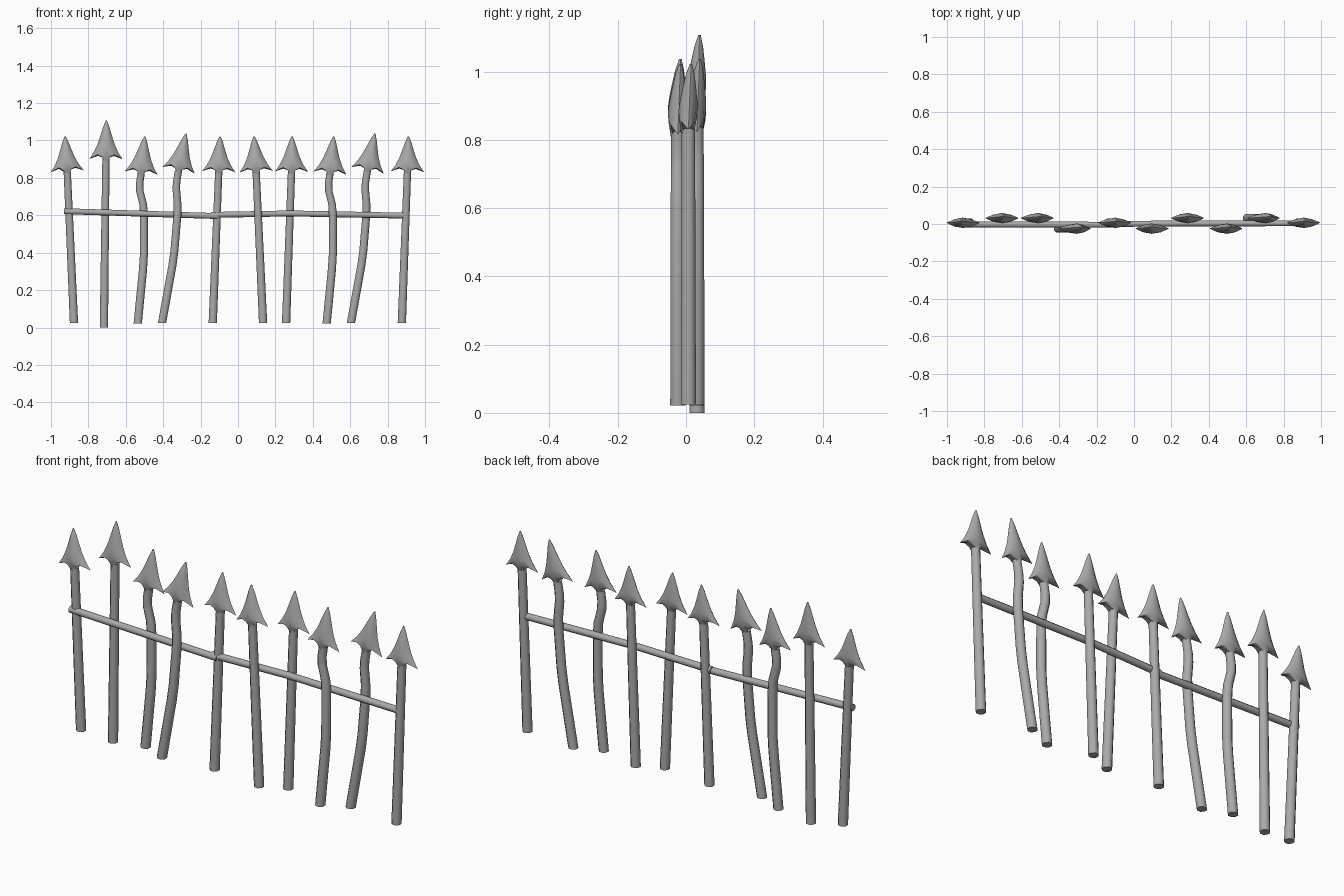
import bpy
import bmesh
from math import cos, sin, pi, radians
from mathutils import Vector

cube = bpy.data.objects.get("Cube")
if cube:
    bpy.data.objects.remove(cube)

iron = bpy.data.materials.new("grey_iron")
iron.use_nodes = True
grey = (0.4, 0.4, 0.4, 1)
iron.diffuse_color = grey
iron.node_tree.nodes["Principled BSDF"].inputs["Base Color"].default_value = grey


def loft(name, rings):
    """Skin a list of equal-length point rings and cap both ends."""
    bm = bmesh.new()
    loops = [[bm.verts.new(p) for p in ring] for ring in rings]
    n = len(loops[0])
    for a, b in zip(loops, loops[1:]):
        for i in range(n):
            j = (i + 1) % n
            bm.faces.new((a[i], a[j], b[j], b[i]))
    bm.faces.new(loops[0])
    bm.faces.new(loops[-1])
    bmesh.ops.recalc_face_normals(bm, faces=bm.faces)
    mesh = bpy.data.meshes.new(name)
    bm.to_mesh(mesh)
    bm.free()
    mesh.materials.append(iron)
    obj = bpy.data.objects.new(name, mesh)
    bpy.context.collection.objects.link(obj)
    bpy.ops.object.select_all(action="DESELECT")
    obj.select_set(True)
    bpy.context.view_layer.objects.active = obj
    bpy.ops.object.shade_smooth_by_angle(angle=radians(50))
    return obj


def ring(centre, u, v, radius, sides=8):
    """Circle of points around centre in the plane of u and v."""
    angles = [2 * pi * (i + 0.5) / sides for i in range(sides)]
    return [centre + (u * cos(a) + v * sin(a)) * radius for a in angles]


X, Y, Z = Vector((1, 0, 0)), Vector((0, 1, 0)), Vector((0, 0, 1))

# Spearhead rows: half width, half depth, height at edge, height at middle
HEAD = [(0.003, 0.004, 0.19, 0.19), (0.016, 0.014, 0.16, 0.16),
        (0.031, 0.022, 0.115, 0.12), (0.045, 0.028, 0.075, 0.085),
        (0.064, 0.031, 0.036, 0.055), (0.089, 0.029, 0.0, 0.03),
        (0.05, 0.025, 0.018, 0.01), (0.021, 0.02, 0.015, -0.015)]


def spearhead(name, base, tip):
    up = (tip - base).normalized()
    side = Y.cross(up).normalized()
    scale = (tip - base).length / 0.19
    rings = []
    for w, d, edge, mid in HEAD:
        pts = []
        for i in range(12):
            c, s = cos(i * pi / 6), sin(i * pi / 6)
            depth = d * s * abs(s) * (0.8 if s > 0 else 1)
            height = (edge + (mid - edge) * s * s) * scale
            pts.append(base + side * (w * c) + Y * depth + up * height)
        rings.append(pts)
    loft(name, rings)


def picket(number, y, path, tip):
    """Round post along (x, z) points, topped by a spearhead."""
    pts = [Vector((x, y, z)) for x, z in path]
    last = len(pts) - 1
    rings = [ring(p, X, Y, 0.024 - 0.003 * i / last) for i, p in enumerate(pts)]
    loft(f"post_{number}", rings)
    spearhead(f"spearhead_{number}", pts[-1], Vector((tip[0], y + 0.008, tip[1])))


FRONT, MIDDLE, BACK = -0.024, 0.007, 0.032
# Straight and leaning pickets: depth, foot, neck, tip
straight = {
    1: (MIDDLE, (-0.877, 0.025), (-0.913, 0.835), (-0.925, 1.022)),
    2: (BACK, (-0.717, 0.0), (-0.706, 0.9), (-0.704, 1.107)),
    5: (MIDDLE, (-0.135, 0.025), (-0.103, 0.833), (-0.096, 1.022)),
    6: (FRONT, (0.134, 0.025), (0.097, 0.833), (0.086, 1.022)),
    7: (BACK, (0.257, 0.025), (0.286, 0.833), (0.289, 1.022)),
    10: (MIDDLE, (0.876, 0.025), (0.906, 0.833), (0.911, 1.022)),
}
for number, (y, foot, neck, tip) in straight.items():
    picket(number, y, [foot, neck], tip)

# Bent pickets: two shapes, each used twice
slight = [(0, 0.022), (0.028, 0.31), (0.033, 0.39), (0.033, 0.6),
          (0.029, 0.66), (0.011, 0.73), (0.01, 0.77), (0.018, 0.825)]
strong = [(0, 0.025), (0.055, 0.33), (0.066, 0.41), (0.082, 0.6),
          (0.083, 0.66), (0.076, 0.74), (0.078, 0.78), (0.088, 0.84)]
bent = {3: (BACK, -0.536, slight, 0.038, 1.022),
        4: (FRONT, -0.406, strong, 0.128, 1.037),
        8: (FRONT, 0.474, slight, 0.038, 1.022),
        9: (BACK, 0.604, strong, 0.128, 1.037)}
for number, (y, x0, shape, lean, top) in bent.items():
    picket(number, y, [(x0 + x, z) for x, z in shape], (x0 + lean, top))

# Two rails meeting at the fifth post
rails = {"right_rail": [(-0.93, -0.002, 0.622), (-0.11, -0.004, 0.596)],
         "left_rail": [(-0.145, 0.0, 0.602), (0.28, 0.003, 0.61), (0.905, 0.004, 0.598)]}
for name, path in rails.items():
    loft(name, [ring(Vector(p), Y, Z, 0.017) for p in path])
